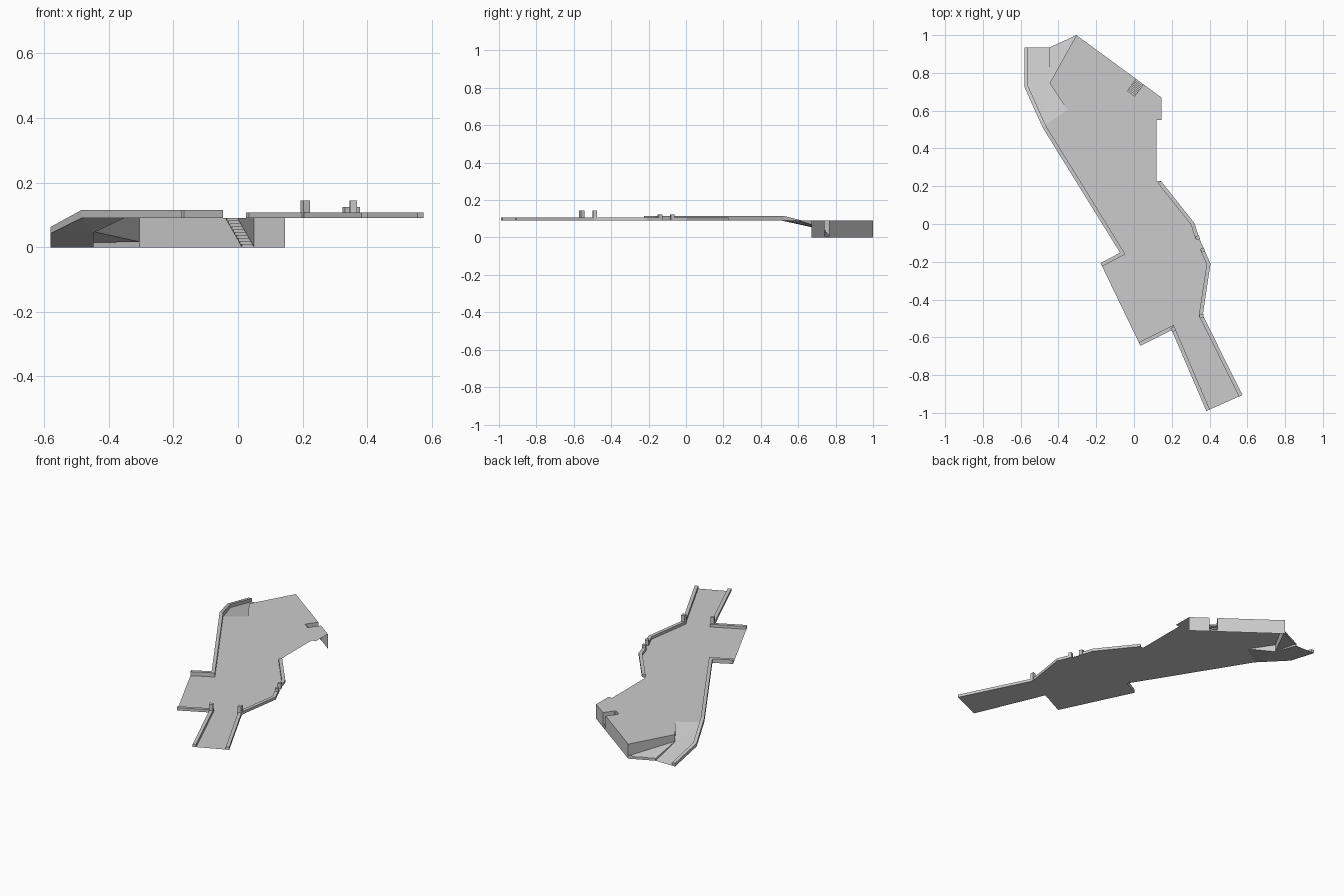
import bpy
from mathutils import Vector as V

if "Cube" in bpy.data.objects:
    bpy.data.objects.remove(bpy.data.objects["Cube"])

DECK = 0.09


def mesh_object(name, polys):
    """Object from a list of polygons given as 3D points."""
    verts, faces = [], []
    for p in polys:
        faces.append(range(len(verts), len(verts) + len(p)))
        verts += [tuple(v) for v in p]
    me = bpy.data.meshes.new(name)
    me.from_pydata(verts, [], [list(f) for f in faces])
    me.update()
    ob = bpy.data.objects.new(name, me)
    bpy.context.collection.objects.link(ob)
    return ob


def at(p, z):
    return (p[0], p[1], z)


def wall(a, b, top=DECK, bottom=0):
    return [at(a, bottom), at(b, bottom), at(b, top), at(a, top)]


def parapet(name, path, heights, width=0.02):
    """Mitred kerb to the left of the path; heights are (bottom, top) pairs."""
    pts = [V(p) for p in path]
    normals = []
    for a, b in zip(pts, pts[1:]):
        d = (b - a).normalized()
        normals.append(V((-d.y, d.x)))
    rings = []
    for i, p in enumerate(pts):
        n0, n1 = normals[max(i - 1, 0)], normals[min(i, len(normals) - 1)]
        q = p + (n0 + n1) * width / (1 + n0.dot(n1))
        lo, hi = heights[i]
        rings.append([at(p, lo), at(p, hi), at(q, hi), at(q, lo)])
    polys = [rings[0], rings[-1][::-1]]
    for r, s in zip(rings, rings[1:]):
        polys += [[r[k], r[k - 3], s[k - 3], s[k]][::-1] for k in range(4)]
    mesh_object(name, polys)


def post(name, x, y, top, angle, size=0.022):
    h = top - DECK
    bpy.ops.mesh.primitive_cube_add(size=1, location=(x, y, DECK + h / 2), rotation=(0, 0, angle))
    ob = bpy.context.object
    ob.name, ob.scale = name, (size, size, h)


# key plan points
back_tip, back_right = V((-0.305, 1.0)), V((0.145, 0.67))
ramp_out, ramp_in = (-0.485, 0.513), (-0.353, 0.605)
mid_out, mid_in = (-0.58, 0.725), (-0.447, 0.745)
end_out, end_in = (-0.58, 0.935), (-0.447, 0.935)
left_side = [ramp_out, (-0.074, -0.152), (-0.177, -0.207)]
fork = [(0.034, -0.645), (0.2, -0.562), (0.383, -0.99)]
right_low = [(0.574, -0.905), (0.364, -0.482), (0.405, -0.21), (0.368, -0.127)]
right_high = [(0.345, -0.075), (0.32, 0.005), (0.143, 0.227)]

# stair slot cut into the back edge
edge = (back_right - back_tip).normalized()
inward = V((edge.y, -edge.x))
slot_l, slot_r = back_tip + edge * 0.393, back_tip + edge * 0.44
run = 0.087
slot_li, slot_ri = slot_l + inward * run, slot_r + inward * run

# flat deck
outline = left_side + fork + right_low + right_high + [
    (0.12, 0.227), (0.12, 0.55), (0.145, 0.55), back_right,
    slot_r, slot_ri, slot_li, slot_l, back_tip, mid_in, ramp_in]
mesh_object("deck", [[at(p, DECK) for p in outline]])

# retaining walls along the back and beside the ramp
mesh_object("retaining_walls", [
    wall(back_right, slot_r), wall(slot_l, back_tip),
    [at(back_tip, 0.017), at(mid_in, 0.048), at(mid_in, DECK), at(back_tip, DECK)],
    [at(mid_in, 0.045), at(ramp_in, DECK), at(mid_in, DECK)],
    [at(slot_r, 0), at(slot_ri, DECK), at(slot_r, DECK)],
    [at(slot_l, 0), at(slot_l, DECK), at(slot_li, DECK)]])
mesh_object("wall_foot", [wall(back_tip, end_in, 0.015)])

# ramp down to the ground with its side bank
mesh_object("ramp", [
    [at(ramp_out, DECK), at(ramp_in, DECK), at(mid_in, 0.045)],
    [at(ramp_out, DECK), at(mid_in, 0.045), at(mid_out, 0.043)],
    [at(mid_out, 0.043), at(mid_in, 0.045), at(end_in, 0), at(end_out, 0)]])
mesh_object("ramp_bank", [
    [at(mid_in, 0.048), at(back_tip, 0.017), at(end_in, 0.014)],
    [at(mid_in, 0.045), at(mid_in, 0.048), at(end_in, 0.014), at(end_in, 0)]])

# stairs: riser and tread for each step
steps, stairs = 10, []
for i in range(steps):
    z0, z1 = DECK * i / steps, DECK * (i + 1) / steps
    o0, o1 = inward * run * i / steps, inward * run * (i + 1) / steps
    stairs.append([at(slot_r + o0, z0), at(slot_l + o0, z0), at(slot_l + o0, z1), at(slot_r + o0, z1)])
    stairs.append([at(slot_r + o0, z1), at(slot_l + o0, z1), at(slot_l + o1, z1), at(slot_r + o1, z1)])
mesh_object("stairs", stairs)

# parapets
parapet("left_parapet", [end_out, mid_out] + left_side,
        [(0, 0.02), (0.043, 0.063)] + [(DECK, 0.115)] * 3)
for name, path in (("fork_parapet", fork), ("right_lower_parapet", right_low),
                   ("right_upper_parapet", right_high)):
    parapet(name, path, [(DECK, 0.107)] * len(path))

# corner posts and gate posts
post("fork_post", 0.208, -0.557, 0.145, 0.45)
post("right_corner_post", 0.357, -0.487, 0.145, 0.1)
post("gate_post_low", 0.364, -0.138, 0.124, 0.42, 0.02)
post("gate_post_high", 0.337, -0.073, 0.124, 0.35, 0.02)
